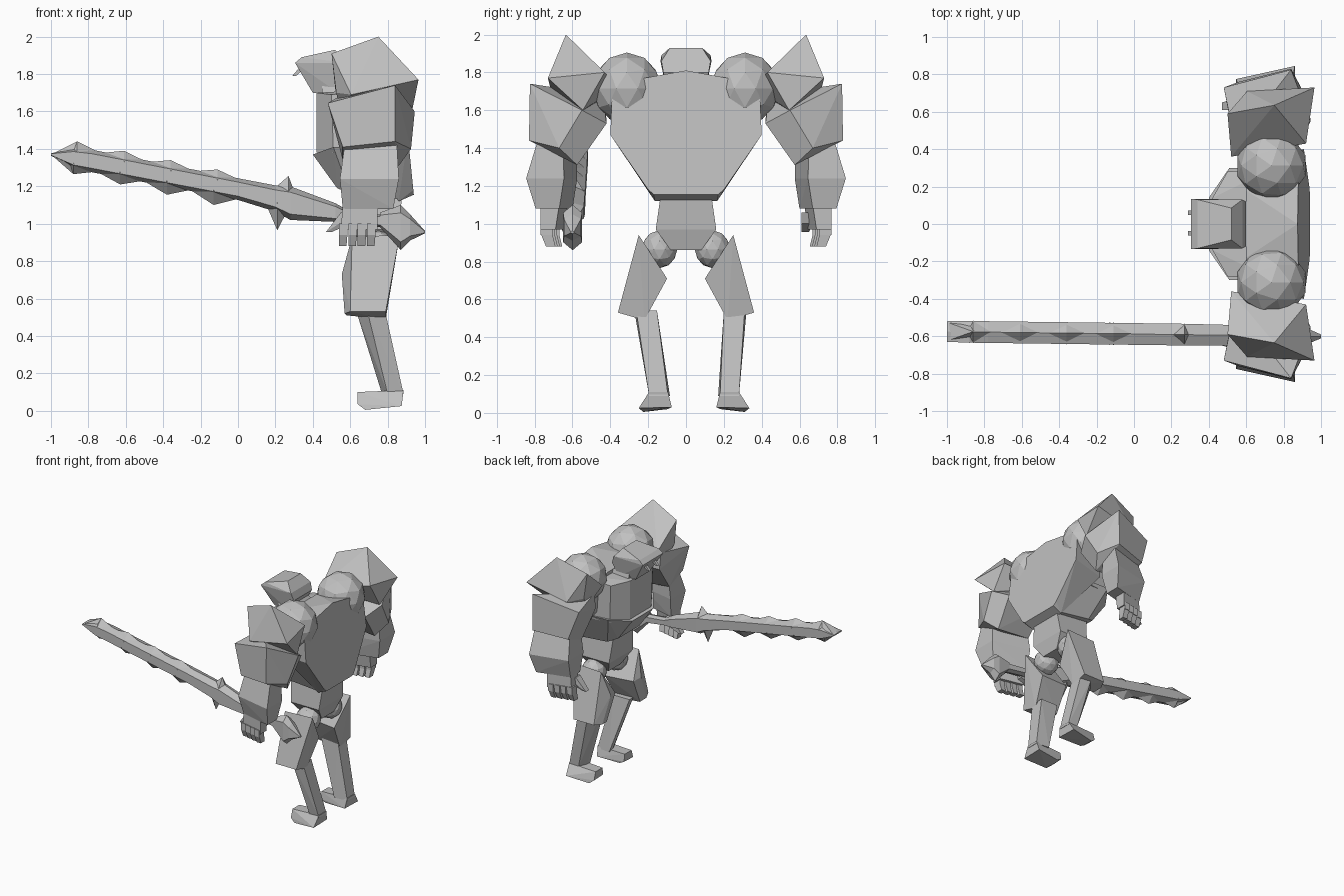
import bpy
import bmesh
import math
from mathutils import Vector

cube = bpy.data.objects.get("Cube")
if cube:
    bpy.data.objects.remove(cube, do_unlink=True)

# One plain stone colour for everything
stone = bpy.data.materials.new("stone grey")
stone.use_nodes = True
GREY = (.53, .53, .53, 1)
stone.diffuse_color = GREY
stone.node_tree.nodes["Principled BSDF"].inputs["Base Color"].default_value = GREY


def finish(name, bm):
    """Turn a bmesh into a flat shaded object."""
    bmesh.ops.recalc_face_normals(bm, faces=bm.faces)
    mesh = bpy.data.meshes.new(name)
    bm.to_mesh(mesh)
    bm.free()
    mesh.materials.append(stone)
    obj = bpy.data.objects.new(name, mesh)
    bpy.context.collection.objects.link(obj)
    return obj


def hull(name, points):
    """Faceted solid wrapped around a few corner points."""
    bm = bmesh.new()
    for point in points:
        bm.verts.new(point)
    bmesh.ops.convex_hull(bm, input=bm.verts)
    loose = [v for v in bm.verts if not v.link_faces]
    bmesh.ops.delete(bm, geom=loose, context='VERTS')
    bmesh.ops.dissolve_limit(bm, angle_limit=math.radians(3),
                             verts=bm.verts, edges=bm.edges)
    return finish(name, bm)


def both(points):
    """Corner points together with their mirror across the middle."""
    return [(x, y * side, z) for x, y, z in points for side in (-1, 1)]


def on_side(points, side, inward=0):
    return [(x, (y - inward) * side, z) for x, y, z in points]


def stack(*levels, twist=0):
    """Corners of rectangles (x0, x1, y0, y1) at several heights.
    A twist shifts the front edge sideways, turning the block."""
    return [(x, y - (twist if x == x0 else 0), z)
            for z, x0, x1, y0, y1 in levels for x in (x0, x1) for y in (y0, y1)]


def ball(name, centre, radii):
    bm = bmesh.new()
    bmesh.ops.create_icosphere(bm, subdivisions=2, radius=1)
    bmesh.ops.scale(bm, vec=Vector(radii), verts=bm.verts)
    bmesh.ops.translate(bm, vec=Vector(centre), verts=bm.verts)
    return finish(name, bm)


# Torso: flat leaning back plate, ribcage and lower chest
back = [(y, z) for y, z in ((0, 1.81), (.22, 1.77), (.39, 1.70), (.40, 1.47),
                            (.20, 1.18), (.17, 1.155))]
hull("back_plate", both([(.94 - .1 * (z - 1.155), y, z) for y, z in back] + [
    (.86, .165, 1.12), (.62, .34, 1.68), (.62, .34, 1.45), (.6, .18, 1.74)]))
hull("upper_chest", both([
    (.42, .14, 1.70), (.50, .28, 1.69), (.42, .14, 1.38), (.51, .28, 1.38),
    (.75, .3, 1.72), (.75, .3, 1.38)]))
hull("lower_chest", both([
    (.40, .14, 1.37), (.51, .30, 1.41), (.53, .14, 1.19), (.60, .18, 1.16),
    (.86, .165, 1.13), (.85, .3, 1.4)]))

# Waist and pelvis
hull("abdomen", stack((1.18, .58, .88, -.13, .13), (.97, .60, .86, -.16, .16)))
hull("pelvis", stack((.97, .60, .86, -.16, .16), (.86, .66, .83, -.08, .08)))

# Head with a jutting brow, a neck and two small tusks
hull("head", both([
    (.52, .085, 1.93), (.34, .13, 1.89), (.305, .135, 1.86), (.40, .09, 1.70),
    (.55, .1, 1.69), (.60, .12, 1.80), (.58, .13, 1.86)]))
hull("neck", stack((1.76, .45, .58, -.1, .1), (1.62, .45, .7, -.14, .14)))
for label, y in (("left", -.05), ("right", .06)):
    hull(label + "_tusk", stack((1.825, .32, .35, y - .012, y + .012),
                                (1.79, .29, .31, y - .012, y + .012)))

# Arm and leg parts, described on the +y side
PAULDRON = [
    (.75, .635, 2), (.50, .59, 1.91), (.965, .73, 1.77), (.605, .71, 1.69),
    (.92, .43, 1.80), (.52, .36, 1.72), (.93, .545, 1.6), (.55, .52, 1.6),
    (.525, .6, 1.70)]
UPPER_ARM = [
    (.48, .73, 1.645), (.84, .825, 1.74), (.945, .55, 1.6), (.925, .67, 1.40),
    (.84, .83, 1.44), (.56, .76, 1.41), (.56, .58, 1.34), (.86, .575, 1.31),
    (.88, .42, 1.53), (.54, .42, 1.55), (.54, .44, 1.68)]
FOREARM = stack((1.42, .57, .85, .65, .79), (1.24, .545, .86, .645, .845),
                (1.08, .56, .83, .67, .795), twist=.07)
PALM = stack((1.1, .56, .745, .67, .77), (.97, .55, .745, .69, .77), twist=.045)
THUMB = stack((1.06, .55, .62, .61, .67), (1, .54, .6, .61, .67),
              (.955, .47, .5, .61, .65))
THIGH = [
    (.61, .25, .93), (.865, .25, .94), (.57, .12, .72), (.82, .10, .71),
    (.58, .22, .51), (.79, .22, .49), (.60, .36, .53), (.79, .36, .53),
    (.555, .2, .73), (.57, .29, .52)]
SHIN = [
    (.63, .20, .54), (.63, .25, .54), (.69, .32, .54), (.785, .31, .54),
    (.785, .20, .54), (.77, .17, .09), (.77, .21, .09), (.80, .28, .09),
    (.885, .28, .09), (.885, .18, .09)]
FOOT = [
    (.64, .19, .10), (.64, .28, .10), (.885, .18, .11), (.885, .28, .11),
    (.64, .18, .04), (.64, .30, .035), (.68, .18, .02), (.68, .31, .005),
    (.875, .16, .03), (.875, .335, .025)]

for label, side in (("left", -1), ("right", 1)):
    # Shoulder ball and arm
    ball(label + "_shoulder", (.735, .312 * side, 1.715), (.19, .185, .19))
    for part, points in (("pauldron", PAULDRON), ("upper_arm", UPPER_ARM),
                         ("forearm", FOREARM), ("palm", PALM),
                         ("thumb", THUMB)):
        hull(f"{label}_{part}", on_side(points, side))

    # Four fingers, each with two joints, following the turn of the palm
    for i in range(4):
        x = .54 + .05 * i
        turn = .012 * (3 - i)
        knuckle = stack((1, x, x + .045, .705, .77), (.94, x, x + .045, .705, .77))
        tip = stack((.94, x, x + .045, .705, .765), (.88, x, x + .04, .69, .74))
        hull(f"{label}_finger_{i + 1}", on_side(knuckle, side, turn))
        hull(f"{label}_fingertip_{i + 1}", on_side(tip, side, turn))

    # Hip ball and leg; the left foot stands a little closer in
    ball(label + "_hip", (.75, .14 * side, .865), (.1, .095, .1))
    hull(label + "_thigh", on_side(THIGH, side))
    inward = .085 if side < 0 else 0
    shin = [(x, y - inward * (1 if z < .3 else .55), z) for x, y, z in SHIN]
    hull(label + "_shin", on_side(shin, side))
    hull(label + "_foot", on_side(FOOT, side, inward))


# Sword: flat sided bar running from the tip back to the pommel
def sword_y(x):
    return -.588 - .013 * x


def bar(name, sections):
    """Skin hexagonal rings given as (x, middle height, half height, half width)."""
    bm = bmesh.new()
    rings = []
    for x, z, high, wide in sections:
        y = sword_y(x)
        ring = [(0, 1), (1, .65), (1, -.65), (0, -1), (-1, -.65), (-1, .65)]
        rings.append([bm.verts.new((x, y + a * wide, z + b * high))
                      for a, b in ring])
    for first, second in zip(rings, rings[1:]):
        for i in range(6):
            j = (i + 1) % 6
            bm.faces.new((first[i], first[j], second[j], second[i]))
    bm.faces.new(rings[0])
    bm.faces.new(rings[-1])
    return finish(name, bm)


bar("sword_blade", [
    (-1, 1.37, .006, .055), (-.88, 1.35, .055, .058), (-.78, 1.335, .06, .058),
    (0, 1.185, .058, .058), (.2, 1.135, .07, .058), (.28, 1.11, .09, .058),
    (.52, 1.06, .05, .055)])
bar("sword_handle", [(.52, 1.06, .05, .055), (.60, 1.035, .03, .035),
                     (.80, 1.01, .035, .035)])
bar("sword_pommel", [(.76, 1.02, .04, .035), (.87, .98, .12, .05),
                     (.92, .98, .07, .045), (1, .955, .006, .01)])


# Broad pyramid teeth along both edges of the blade
def tooth(name, x, z, front, rear):
    y, middle = sword_y(x), 1.183 - .195 * x
    edge = math.copysign(.05, z - middle)
    base = [(x + run, y, middle - .195 * run + edge) for run in (-front, rear)]
    sides = [(x, y + s * .06, middle + edge * .6) for s in (-1, 1)]
    hull(name, base + sides + [(x, y, middle), (x, y, z)])


for i in range(4):
    x = -.86 + .25 * i
    front = .13 if i else .03
    tooth(f"upper_tooth_{i + 1}", x, 1.44 - .05 * i, front, .13)
    tooth(f"lower_tooth_{i + 1}", x - .02, 1.265 - .055 * i, front, .13)
# Flat cheeks carrying the first teeth to the sharp tip
y = sword_y(-1)
hull("sword_tip", [(-1, y - .05, 1.37), (-1, y + .05, 1.37), (-.86, y, 1.44),
                   (-.88, y, 1.265), (-.82, y - .055, 1.35), (-.82, y + .055, 1.35)])
tooth("upper_guard_spike", .27, 1.255, .07, .03)
tooth("lower_guard_spike", .21, .965, .06, .06)
